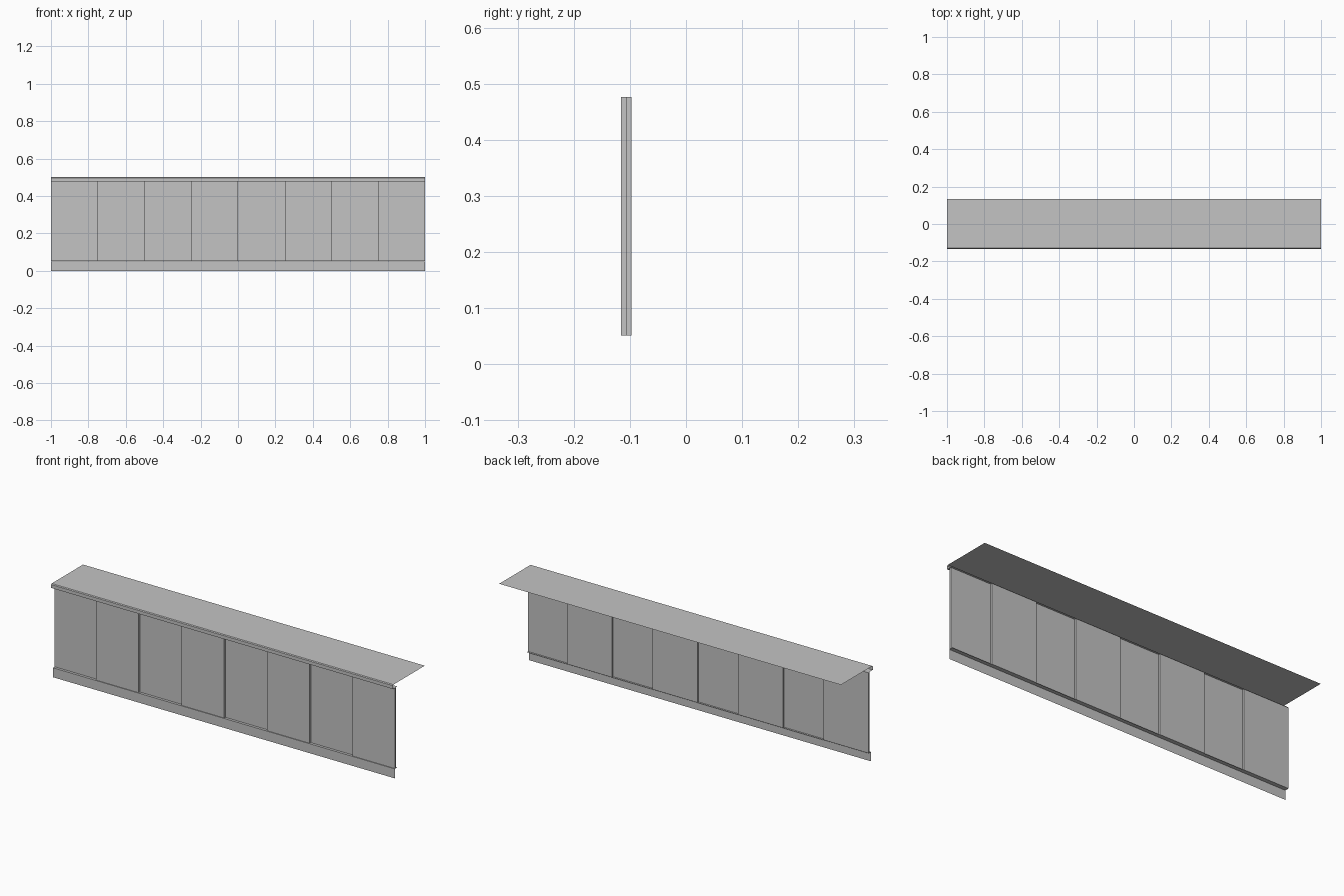
import bpy
import bmesh

cube = bpy.data.objects.get("Cube")
if cube:
    bpy.data.objects.remove(cube, do_unlink=True)

grey = bpy.data.materials.new("plain_grey")
grey.use_nodes = True
colour = (0.55, 0.55, 0.55, 1)
grey.diffuse_color = colour
grey.node_tree.nodes["Principled BSDF"].inputs["Base Color"].default_value = colour


def finish(name, bm):
    mesh = bpy.data.meshes.new(name)
    bm.to_mesh(mesh)
    bm.free()
    mesh.materials.append(grey)
    obj = bpy.data.objects.new(name, mesh)
    bpy.context.collection.objects.link(obj)
    return obj


def sheet(name, profile):
    """Thin open sheet: a (y, z) profile drawn along the full length."""
    bm = bmesh.new()
    rows = [[bm.verts.new((x, y, z)) for y, z in profile] for x in (-1, 1)]
    for i in range(len(profile) - 1):
        bm.faces.new((rows[0][i], rows[0][i + 1], rows[1][i + 1], rows[1][i]))
    return finish(name, bm)


def box(name, low, high):
    bm = bmesh.new()
    bmesh.ops.create_cube(bm, size=1)
    for v in bm.verts:
        v.co = [lo if c < 0 else hi for c, lo, hi in zip(v.co, low, high)]
    return finish(name, bm)


# Main levels
depth, height = 0.133, 0.5
door_low, door_high = 0.051, 0.476
front, middle, back = -0.116, -0.106, -0.097
plinth_y = -0.118

# Worktop with a folded front lip
sheet("worktop", [(back, door_high + 0.002), (-depth, door_high + 0.002),
                  (-depth, height - 0.004), (-depth + 0.004, height),
                  (depth, height)])

# Plinth with a narrow ledge under the doors
sheet("plinth", [(back, 0.05), (plinth_y, 0.05), (plinth_y, 0)])

# Four pairs of overlapping sliding doors on two tracks
for i in range(4):
    x = -1 + i * 0.5
    box(f"rear_sliding_door_{i + 1}", (x, middle, door_low), (x + 0.264, back, door_high))
    box(f"front_sliding_door_{i + 1}", (x + 0.25, front, door_low), (x + 0.5, middle, door_high))
